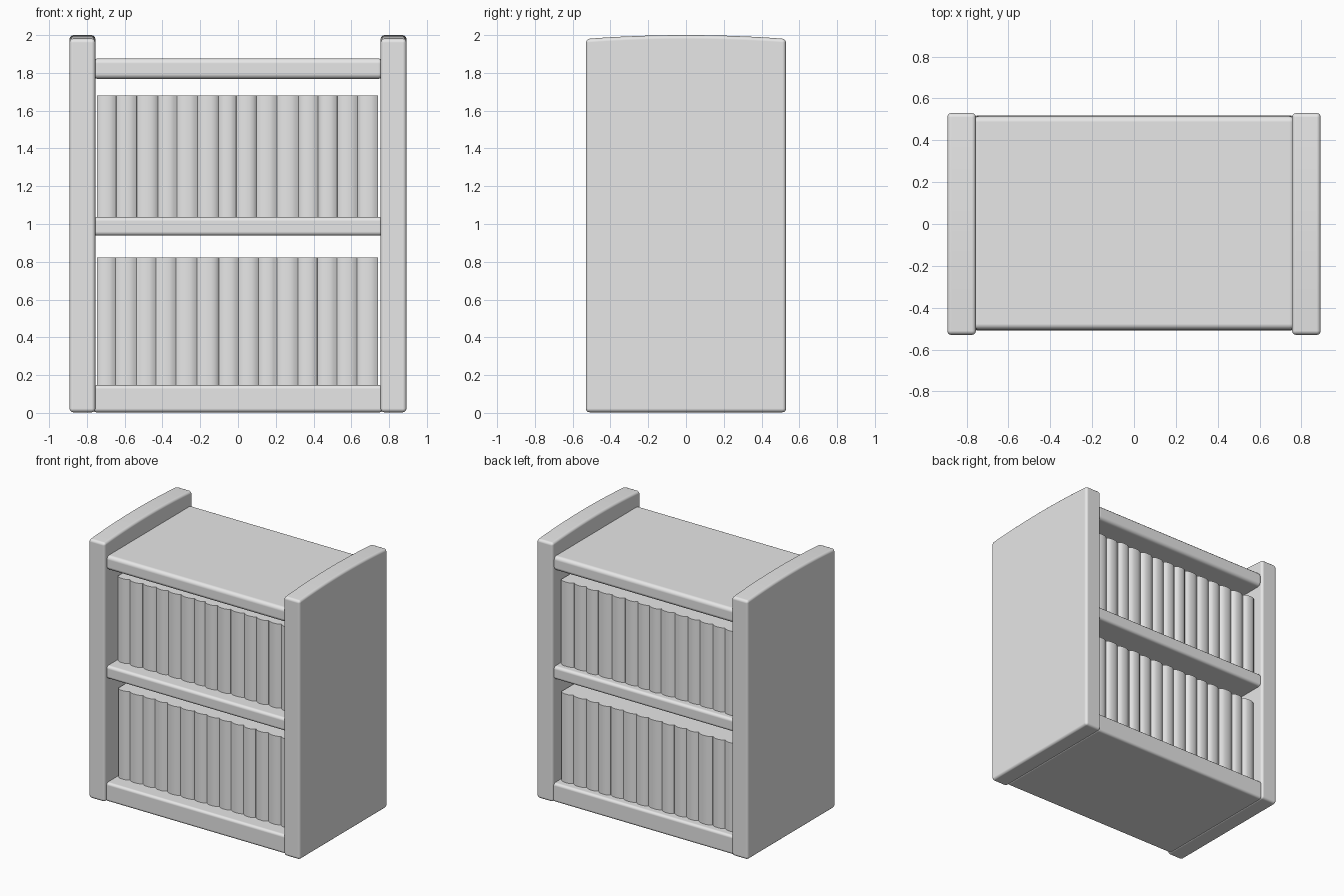
import bpy
import bmesh
import math
import random

if "Cube" in bpy.data.objects:
    bpy.data.objects.remove(bpy.data.objects["Cube"])

random.seed(4)

grey = bpy.data.materials.new("plain grey")
grey.diffuse_color = (0.8, 0.8, 0.8, 1)
grey.use_nodes = True
grey.node_tree.nodes["Principled BSDF"].inputs["Base Color"].default_value = grey.diffuse_color


def prism(name, base, offset):
    """Closed solid from a base outline moved along an offset."""
    bm = bmesh.new()
    face = bm.faces.new([bm.verts.new(p) for p in base])
    top = bmesh.ops.extrude_face_region(bm, geom=[face])["geom"]
    verts = [g for g in top if isinstance(g, bmesh.types.BMVert)]
    bmesh.ops.translate(bm, verts=verts, vec=offset)
    bmesh.ops.recalc_face_normals(bm, faces=bm.faces)
    mesh = bpy.data.meshes.new(name)
    bm.to_mesh(mesh)
    bm.free()
    mesh.materials.append(grey)
    mesh.shade_smooth()
    obj = bpy.data.objects.new(name, mesh)
    bpy.context.collection.objects.link(obj)
    return obj


def soften(obj, width):
    bev = obj.modifiers.new("rounded edges", "BEVEL")
    bev.width = width
    bev.segments = 3
    bev.limit_method = "ANGLE"
    bev.angle_limit = math.radians(40)
    bev.harden_normals = True


# Side panels with a gently arched top
N = 10
outline = [(-0.53, 0.003), (0.53, 0.003)]
for i in range(N + 1):
    t = 1 - 2 * i / N
    outline.append((0.53 * t, 2.0 - 0.02 * t * t))
for name, x in (("left_side_panel", -0.892), ("right_side_panel", 0.755)):
    panel = prism(name, [(x, y, z) for y, z in outline], (0.137, 0, 0))
    soften(panel, 0.02)

# Three boards running between the panels
for name, z0, z1, front, back, edge in (
        ("bottom_board", 0.003, 0.147, -0.508, 0.518, 0.02),
        ("middle_shelf", 0.938, 1.037, -0.505, 0.515, 0.022),
        ("top_shelf", 1.768, 1.877, -0.505, 0.515, 0.028)):
    base = [(-0.77, front, z0), (0.77, front, z0),
            (0.77, back, z0), (-0.77, back, z0)]
    soften(prism(name, base, (0, 0, z1 - z0)), edge)

# Tightly packed books on both shelves, spines facing front and back
BOOKS = 14
LEFT, RIGHT = -0.747, 0.742


def spines(y, side):
    """Row of shallow rounded spines from left to right."""
    step = (RIGHT - LEFT) / BOOKS
    cuts = [LEFT + step * i + random.uniform(-0.008, 0.008)
            for i in range(BOOKS + 1)]
    cuts[0], cuts[-1] = LEFT, RIGHT
    points = []
    for a, b in zip(cuts, cuts[1:]):
        face_y = y + random.uniform(-0.004, 0.004)
        for k in range(7):
            t = k / 3 - 1
            points.append(((a + b) / 2 + t * (b - a) * 0.495,
                           face_y - side * 0.018 * abs(t) ** 3))
    return points


for name, z0, z1 in (("lower_books", 0.145, 0.823),
                     ("upper_books", 1.035, 1.68)):
    ring = spines(-0.40, -1) + spines(0.465, 1)[::-1]
    books = prism(name, [(x, y, z0) for x, y in ring], (0, 0, z1 - z0))
    books.data.set_sharp_from_angle(angle=math.radians(35))
